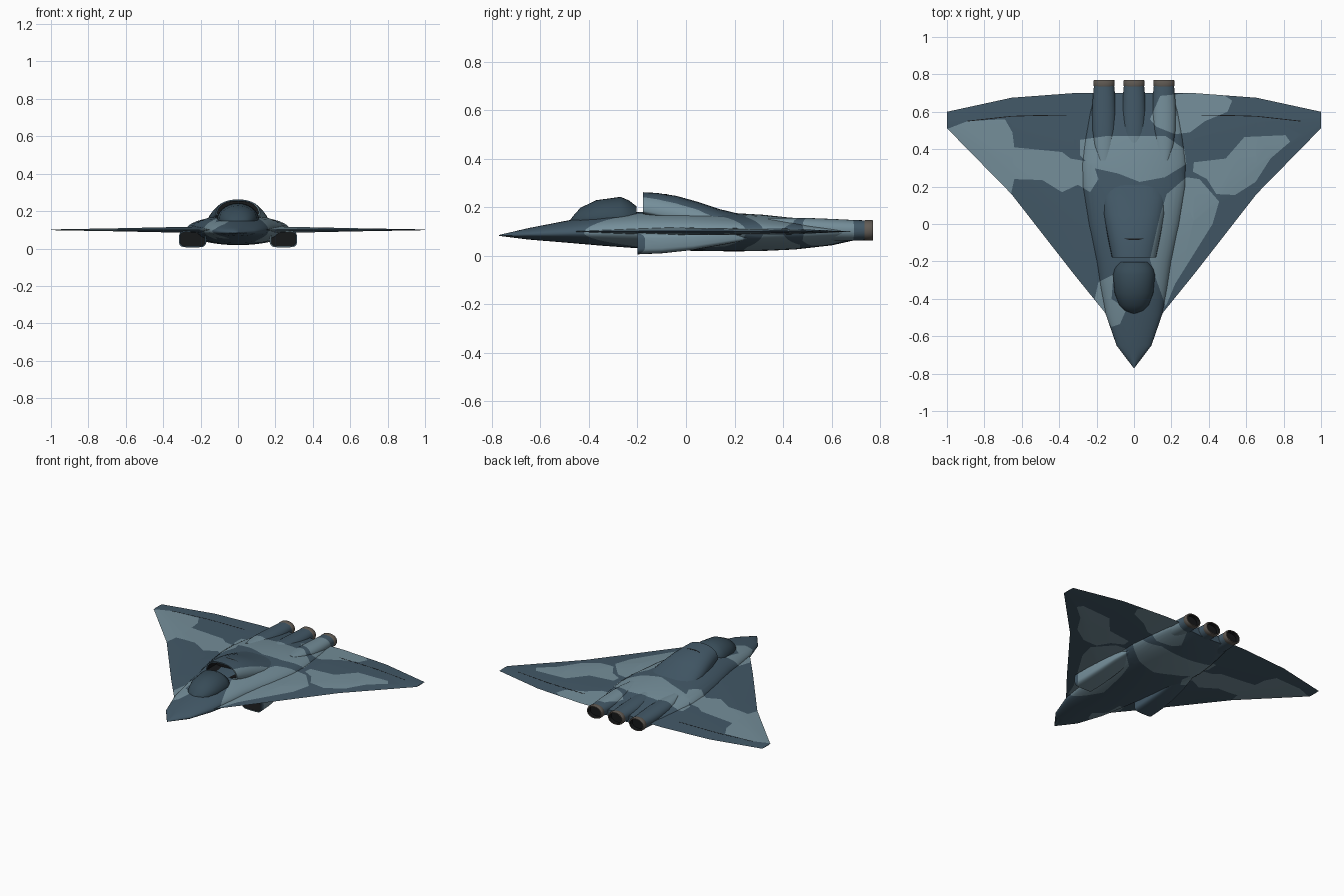
import bpy, bmesh, math
from mathutils import Vector

if "Cube" in bpy.data.objects:
    bpy.data.objects.remove(bpy.data.objects["Cube"])


def material(name, rgb):
    m = bpy.data.materials.new(name)
    m.diffuse_color = (*rgb, 1)
    m.use_nodes = True
    m.node_tree.nodes["Principled BSDF"].inputs["Base Color"].default_value = m.diffuse_color
    return m


SLATE = material("dark slate blue", (0.055, 0.098, 0.135))
LIGHT = material("light grey blue", (0.175, 0.27, 0.32))
BLACK = material("intake black", (0.008, 0.009, 0.01))
GLASS = material("canopy tint", (0.038, 0.07, 0.095))
METAL = material("burnt metal", (0.12, 0.105, 0.09))

# Camouflage patches as plan-view outlines (x, y)
PATCHES = [
    # left wing
    [(-1.02, .50), (-.89, .55), (-.69, .56), (-.65, .49), (-.64, .41), (-.385, .385), (-.34, .35),
     (-.22, .33), (-.19, .24), (-.235, .17), (-.30, .21), (-.385, .17), (-.49, .235), (-.64, .24), (-.66, .15)],
    # centre back
    [(-.29, .45), (-.15, .47), (.17, .47), (.27, .40), (.28, .32), (.165, .25), (.03, .225),
     (-.085, .27), (-.22, .30), (-.29, .37)],
    # right engine and trailing edge
    [(.14, .685), (.30, .70), (.47, .695), (.525, .66), (.50, .60), (.38, .55), (.30, .49),
     (.22, .48), (.12, .52), (.085, .56)],
    # right wing
    [(.32, .33), (.49, .35), (.59, .465), (.81, .475), (.835, .44), (.73, .35), (.65, .225),
     (.54, .155), (.44, .16), (.39, .24), (.315, .28)],
    # right flank
    [(.28, .25), (.35, .24), (.455, .12), (.42, 0), (.22, -.32), (.17, -.44), (.12, -.30),
     (.085, -.19), (.14, .05), (.175, .16)],
    # left nose flank
    [(-.19, -.31), (-.11, -.27), (-.12, -.40), (-.04, -.455), (-.075, -.535), (-.12, -.55), (-.21, -.40)],
]


def inside(x, y, poly):
    hit = False
    for (x1, y1), (x2, y2) in zip(poly, poly[1:] + poly[:1]):
        if (y1 > y) != (y2 > y) and x < (x2 - x1) * (y - y1) / (y2 - y1) + x1:
            hit = not hit
    return hit


def camouflage(bm):
    """Cut the patch outlines vertically through the mesh, then recolour by position."""
    bmesh.ops.triangulate(bm, faces=bm.faces[:])
    for poly in PATCHES:
        for a, b in zip(poly, poly[1:] + poly[:1]):
            geom = set()
            for f in bm.faces:
                xs = [v.co.x for v in f.verts]
                ys = [v.co.y for v in f.verts]
                if (max(xs) > min(a[0], b[0]) and min(xs) < max(a[0], b[0])
                        and max(ys) > min(a[1], b[1]) and min(ys) < max(a[1], b[1])):
                    geom.update([f, *f.edges, *f.verts])
            if geom:
                bmesh.ops.bisect_plane(bm, geom=list(geom), dist=1e-5, plane_co=(a[0], a[1], 0),
                                       plane_no=(b[1] - a[1], a[0] - b[0], 0))
    for f in bm.faces:
        c = f.calc_center_median()
        if f.material_index == 0 and any(inside(c.x, c.y, p) for p in PATCHES):
            f.material_index = 1


def section(y, cx, w, zm, zt, zb, n=2.0, count=32):
    """Superellipse ring across y, with separate upper and lower heights."""
    ring = []
    for i in range(count):
        t = 2 * math.pi * i / count
        c, s = math.cos(t), math.sin(t)
        h = zt - zm if s > 0 else zm - zb
        ring.append((cx + math.copysign(w * abs(c) ** (2 / n), c), y,
                     zm + math.copysign(h * abs(s) ** (2 / n), s)))
    return ring


def loft(name, rings, mats, camo=False, mouth=None, rim=0.008, depth=0.06, angle=35):
    """Skin rings; mouth = 0 or -1 hollows that end with the last material."""
    bm = bmesh.new()
    vs = [[bm.verts.new(p) for p in r] for r in rings]
    n = len(rings[0])
    for a, b in zip(vs, vs[1:]):
        for i in range(n):
            bm.faces.new((a[i], a[(i + 1) % n], b[(i + 1) % n], b[i]))
    caps = [bm.faces.new(vs[0]), bm.faces.new(vs[-1])]
    bmesh.ops.recalc_face_normals(bm, faces=bm.faces[:])
    if mouth is not None:
        cap = caps[mouth]
        bmesh.ops.inset_individual(bm, faces=[cap], thickness=rim)
        before = set(bm.faces)
        new = bmesh.ops.extrude_discrete_faces(bm, faces=[cap])["faces"][0]
        bmesh.ops.translate(bm, verts=new.verts[:], vec=(0, depth if mouth == 0 else -depth, 0))
        for f in bm.faces:
            if f not in before or f == new:
                f.material_index = len(mats) - 1
    if camo:
        camouflage(bm)
    me = bpy.data.meshes.new(name)
    bm.to_mesh(me)
    bm.free()
    for m in mats:
        me.materials.append(m)
    me.shade_smooth()
    me.set_sharp_from_angle(angle=math.radians(angle))
    ob = bpy.data.objects.new(name, me)
    bpy.context.collection.objects.link(ob)
    return ob


PAINT = [SLATE, LIGHT]

# Blended fuselage: y, half width, mid z, top z, bottom z
body = [(-.77, .002, .084, .086, .082), (-.65, .093, .088, .114, .067), (-.48, .152, .093, .147, .053),
        (-.34, .178, .097, .168, .041), (-.2, .2, .1, .18, .031), (0, .245, .1, .184, .021),
        (.2, .277, .1, .176, .018), (.32, .28, .1, .169, .02), (.45, .265, .1, .155, .026),
        (.6, .235, .1, .13, .043), (.7, .205, .1, .114, .065)]
loft("fuselage", [section(y, 0, w, m, t, b, 2, 40) for y, w, m, t, b in body], PAINT, True)

# Delta wing: x, leading edge, trailing edge, half thickness
half = [(.15, -.48, .70, .018), (.32, -.27, .70, .015), (.655, .16, .675, .008), (1, .512, .60, .002)]
wing = [(-x, a, b, t) for x, a, b, t in reversed(half)] + half
loft("delta_wing", [[(x, a, .1), (x, a + .3 * (b - a), .1 + t), (x, a + .75 * (b - a), .1 + t * .7), (x, b, .1),
                     (x, a + .75 * (b - a), .1 - t * .7), (x, a + .3 * (b - a), .1 - t)]
                    for x, a, b, t in wing], PAINT, True, angle=10)

# Dorsal intake hump
hump = [(-.178, .118, .185, .262, .168), (-.12, .13, .175, .259, .15), (-.04, .146, .16, .247, .13),
        (.05, .162, .145, .222, .12), (.14, .172, .13, .192, .11), (.24, .165, .12, .168, .1)]
loft("dorsal_intake", [section(y, 0, w, m, t, b, 2.3) for y, w, m, t, b in hump],
     PAINT + [BLACK], True, mouth=0, depth=.1)

# Canopy
dome = [(-.478, .015, .14, .147), (-.462, .052, .14, .168), (-.435, .078, .145, .198), (-.37, .103, .15, .229),
        (-.27, .113, .15, .243), (-.235, .103, .15, .228), (-.204, .08, .15, .204)]
loft("canopy", [section(y, 0, w, m, t, .12) for y, w, m, t in dome], [GLASS])

for side, label in ((-1, "left"), (1, "right")):
    # Under-wing intakes
    pod = [(-.2, .243, .072, .095, .006), (-.1, .241, .072, .095, .010), (.03, .237, .066, .095, .024),
           (.15, .23, .057, .098, .045), (.28, .215, .04, .1, .07)]
    loft(label + "_intake", [section(y, side * cx, w, (t + b) / 2, t, b, 4.5) for y, cx, w, t, b in pod],
         PAINT + [BLACK], True, mouth=0, rim=.007, depth=.1)

for x, label in ((-.16, "left"), (0, "centre"), (.16, "right")):
    # Engine nacelles
    duct = [(.34, .02, .15, .006), (.42, .052, .125, .032), (.5, .063, .112, .044),
            (.6, .064, .107, .045), (.68, .06, .105, .043), (.74, .054, .105, .041)]
    loft(label + "_engine", [section(y, x, w, z, z + h, z - h, 2.2, 28) for y, w, z, h in duct], PAINT, True)
    # Nozzles
    ring = [(.736, .054, .041), (.742, .057, .043), (.764, .057, .043), (.77, .054, .041)]
    loft(label + "_nozzle", [section(y, x, w, .105, .105 + h, .105 - h, 2.2, 28) for y, w, h in ring],
         [METAL, BLACK], mouth=-1, rim=.007, depth=.025)


def wing_z(x, y):
    """Upper wing surface height, from the same table as the wing."""
    for (x1, a1, b1, t1), (x2, a2, b2, t2) in zip(half, half[1:]):
        if x1 <= abs(x) <= x2:
            k = (abs(x) - x1) / (x2 - x1)
            a, b, t = a1 + k * (a2 - a1), b1 + k * (b2 - b1), t1 + k * (t2 - t1)
            u = (y - a) / (b - a)
            return .1 + t * (u / .3 if u < .3 else 1 - .3 * (u - .3) / .45 if u < .75 else .7 * (1 - u) / .25)
    return .1


# Control surface seams: thin dark strips on the wing
for side, label in ((-1, "left"), (1, "right")):
    for k, path in enumerate([[(.36, .582), (.52, .58)], [(.52, .58), (.655, .576)], [(.655, .576), (.89, .55)]]):
        rings = []
        for x, y in path:
            z = wing_z(x, y) + .0006
            rings.append([(side * x, y - .002, z), (side * x, y + .002, z),
                          (side * x, y + .002, z - .002), (side * x, y - .002, z - .002)])
        loft(f"{label}_flap_seam_{k}", rings, [BLACK])
